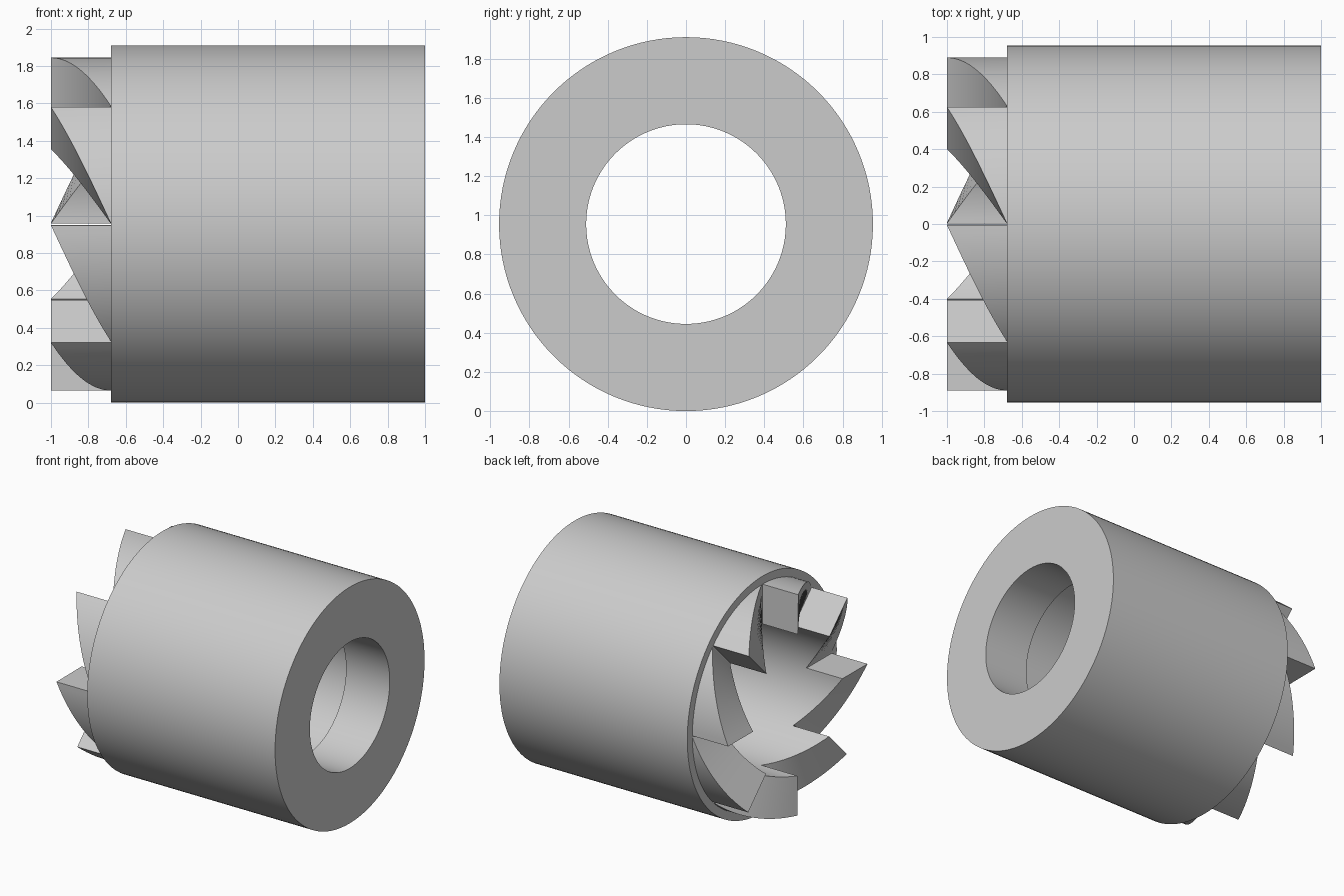
import bpy, bmesh
from math import sin, cos, pi

if "Cube" in bpy.data.objects:
    bpy.data.objects.remove(bpy.data.objects["Cube"], do_unlink=True)

R = 0.955                       # body radius, also axis height
TOOTH_OUT, TOOTH_IN, BORE = 0.89, 0.57, 0.51
SHOULDER, TIP, STEP = -0.68, -1.0, 0.61
TEETH, STEPS, GAP = 8, 16, 0.007

steel = bpy.data.materials.new("light grey steel")
steel.use_nodes = True
grey = (0.6, 0.6, 0.6, 1)
steel.diffuse_color = grey
steel.node_tree.nodes["Principled BSDF"].inputs["Base Color"].default_value = grey


def polar(x, r, a):
    """Point around the x axis; angle 0 is the front, rising upward."""
    return (x, -r * cos(a), R + r * sin(a))


def sweep(name, sections, closed):
    """Skin a list of equal cross-sections, joined in a ring or capped."""
    bm = bmesh.new()
    rings = [[bm.verts.new(p) for p in s] for s in sections]
    n = len(rings[0])
    pairs = list(zip(rings, rings[1:]))
    if closed:
        pairs.append((rings[-1], rings[0]))
    else:
        bm.faces.new(rings[0])
        bm.faces.new(rings[-1])
    for a, b in pairs:
        for i in range(n):
            j = (i + 1) % n
            bm.faces.new((a[i], a[j], b[j], b[i]))
    bmesh.ops.recalc_face_normals(bm, faces=bm.faces)
    mesh = bpy.data.meshes.new(name)
    bm.to_mesh(mesh)
    bm.free()
    mesh.materials.append(steel)
    obj = bpy.data.objects.new(name, mesh)
    bpy.context.collection.objects.link(obj)
    bpy.ops.object.select_all(action='DESELECT')
    obj.select_set(True)
    bpy.context.view_layer.objects.active = obj
    bpy.ops.object.shade_smooth_by_angle(angle=pi / 6)
    return obj


# Hollow body with a stepped bore
profile = [(SHOULDER, R), (1, R), (1, BORE), (STEP, BORE),
           (STEP, TOOTH_IN), (SHOULDER, TOOTH_IN)]
SEG = 128
sweep("cutter_body",
      [[polar(x, r, 2 * pi * k / SEG) for x, r in profile] for k in range(SEG)],
      closed=True)

# Ring of helical ramp teeth, each rising to a steep face
pitch = 2 * pi / TEETH
for t in range(TEETH):
    sections = []
    for k in range(STEPS + 1):
        f = k / STEPS
        a = t * pitch + GAP + f * (pitch - 2 * GAP)
        top = SHOULDER - 0.001 + f * (TIP - SHOULDER + 0.001)
        base = SHOULDER + 0.03
        sections.append([polar(top, TOOTH_OUT, a), polar(top, TOOTH_IN, a),
                         polar(base, TOOTH_IN, a), polar(base, TOOTH_OUT, a)])
    sweep(f"ramp_tooth_{t + 1}", sections, closed=False)
